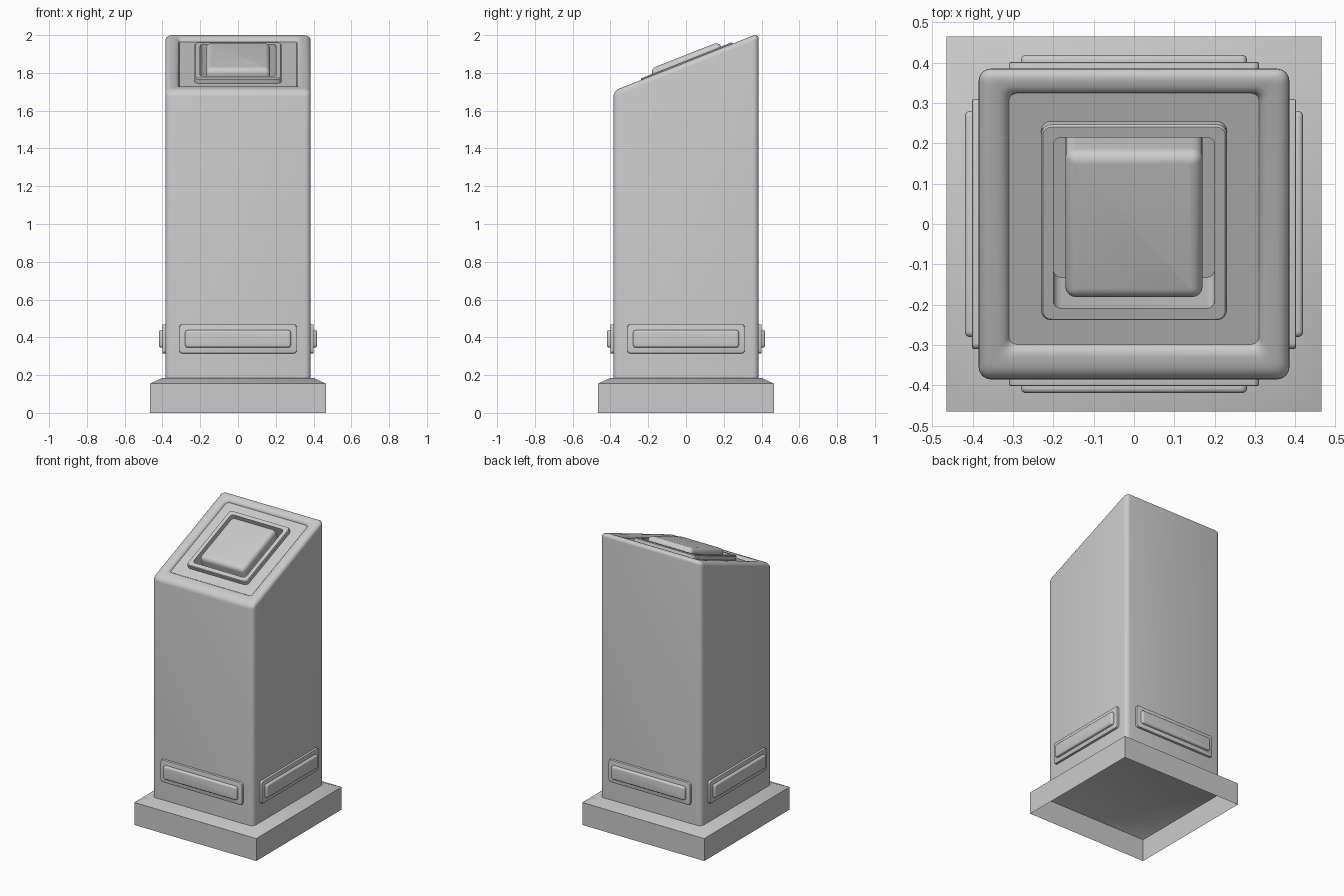
import bpy, bmesh
from math import sin, cos, pi, atan, radians
from mathutils import Vector, Matrix

if "Cube" in bpy.data.objects:
    bpy.data.objects.remove(bpy.data.objects["Cube"])

SLOPE = 0.397              # rise of the sloped head per unit of y
TOP_Z = 1.857              # height of the head plane at y = 0
HEAD = Matrix.Translation((0, 0, TOP_Z)) @ Matrix.Rotation(atan(SLOPE), 4, 'X')


def rounded_rect(hx, y0, y1, r, n=4):
    """Counter-clockwise outline; n = 0 gives sharp corners."""
    if n == 0:
        return [(hx, y1), (-hx, y1), (-hx, y0), (hx, y0)]
    pts = []
    for i, (cx, cy) in enumerate([(hx - r, y1 - r), (r - hx, y1 - r),
                                  (r - hx, y0 + r), (hx - r, y0 + r)]):
        for k in range(n + 1):
            a = (i + k / n) * pi / 2
            pts.append((cx + r * cos(a), cy + r * sin(a)))
    return pts


def loft(name, loops, cap_end=True):
    """Skin a stack of equal-length loops and cap the last one."""
    bm = bmesh.new()
    rings = [[bm.verts.new(p) for p in loop] for loop in loops]
    for a, b in zip(rings, rings[1:]):
        for i in range(len(a)):
            j = (i + 1) % len(a)
            bm.faces.new((a[i], a[j], b[j], b[i]))
    if cap_end:
        bm.faces.new(rings[-1])
    mesh = bpy.data.meshes.new(name)
    bm.to_mesh(mesh)
    bm.free()
    ob = bpy.data.objects.new(name, mesh)
    bpy.context.collection.objects.link(ob)
    bpy.ops.object.select_all(action='DESELECT')
    ob.select_set(True)
    bpy.context.view_layer.objects.active = ob
    bpy.ops.object.shade_smooth_by_angle(angle=radians(35))
    return ob


def placed(mat, hx, y0, y1, h, r):
    return [mat @ Vector((x, y, h)) for x, y in rounded_rect(hx, y0, y1, r)]


def pad(name, mat, hx, y0, y1, bottom, top, r, edge, steps=4):
    """Rounded block with softened top edge."""
    loops = [placed(mat, hx, y0, y1, bottom, r)]
    for k in range(steps + 1):
        a = k / steps * pi / 2
        d = edge * (1 - cos(a))
        loops.append(placed(mat, hx - d, y0 + d, y1 - d,
                            top - edge * (1 - sin(a)), max(r - d * 0.7, 0.004)))
    return loft(name, loops)


# Plinth: open-bottomed shell with chamfered top
loft("plinth", [[(x, y, z) for x, y in rounded_rect(w, -w, w, 0, 0)]
                for w, z in [(0.465, 0), (0.465, 0.155), (0.40, 0.185)]])

# Column: straight walls, rounded sloped rim, sunken panel, collar and well
W, R = 0.385, 0.03
loops = [[(x, y, 0.185) for x, y in rounded_rect(W, -W, W, R)]]
for k in range(6):
    a = k / 5 * pi / 2
    w = W - R * (1 - cos(a))
    loops.append([(x, y, TOP_Z + SLOPE * y - R * (1 - sin(a)))
                  for x, y in rounded_rect(w, -w, w, R - 0.012 * k / 5)])
for hx, s0, s1, h, r in [
        (0.335, -0.355, 0.366, 0.0, 0.025),     # inner lip of rim
        (0.322, -0.342, 0.353, -0.004, 0.022),
        (0.313, -0.333, 0.344, -0.012, 0.02),
        (0.31, -0.329, 0.341, -0.02, 0.02),
        (0.23, -0.255, 0.266, -0.02, 0.025),    # collar
        (0.23, -0.255, 0.266, 0.003, 0.025),
        (0.226, -0.251, 0.262, 0.008, 0.022),
        (0.20, -0.222, 0.234, 0.008, 0.02),     # well
        (0.20, -0.222, 0.234, -0.20, 0.02)]:
    loops.append(placed(HEAD, hx, s0, s1, h, r))
loft("column", loops)

# Raised button in the well
pad("button", HEAD, 0.17, -0.19, 0.204, -0.20, 0.036, 0.025, 0.03, 5)

# Trim plate and bar on each of the four sides
for i, side in enumerate(["front", "right", "back", "left"]):
    m = (Matrix.Rotation(i * pi / 2, 4, 'Z') @ Matrix.Translation((0, 0, 0.392))
         @ Matrix.Rotation(pi / 2, 4, 'X'))
    pad(side + "_trim_plate", m, 0.31, -0.077, 0.077, 0.38, 0.401, 0.015, 0.004, 2)
    pad(side + "_trim_bar", m, 0.28, -0.046, 0.046, 0.39, 0.419, 0.014, 0.012)
